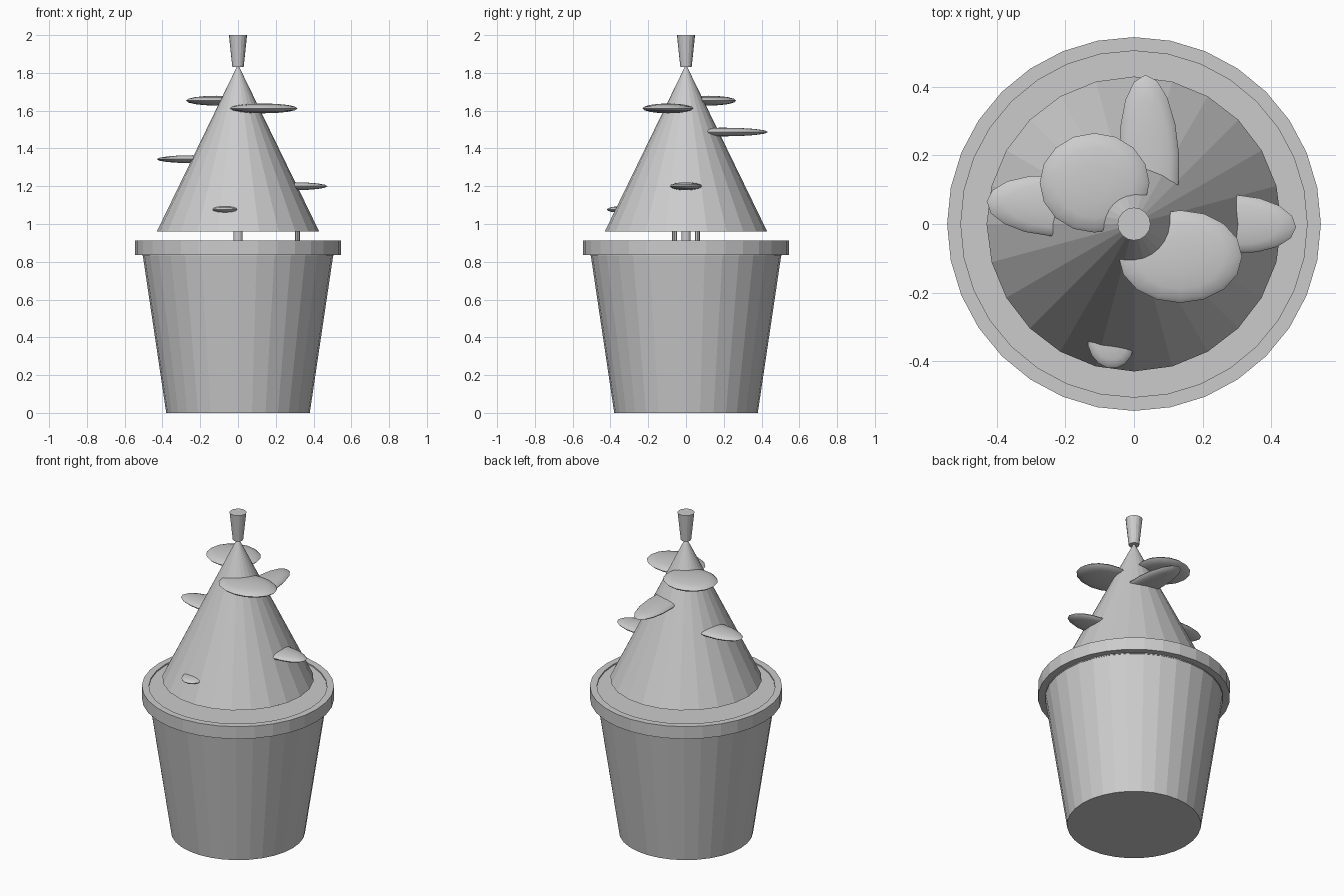
import bpy
import bmesh
from math import radians, pi, cos, sin

if "Cube" in bpy.data.objects:
    bpy.data.objects.remove(bpy.data.objects["Cube"], do_unlink=True)

GREY = (0.6, 0.6, 0.6, 1)
mat = bpy.data.materials.new("plain grey")
mat.use_nodes = True
mat.diffuse_color = GREY
mat.node_tree.nodes["Principled BSDF"].inputs["Base Color"].default_value = GREY


def finish(obj, name):
    obj.name = name
    obj.data.materials.append(mat)
    return obj


def frustum(name, r_low, r_high, z_low, z_high, sides, x=0, y=0):
    """Upright cylinder, cone or tapered plug between two heights."""
    bpy.ops.mesh.primitive_cone_add(
        vertices=sides, radius1=r_low, radius2=r_high,
        depth=z_high - z_low, location=(x, y, (z_low + z_high) / 2))
    return finish(bpy.context.object, name)


def ring(name, profile, sides):
    """Closed (radius, height) profile turned around the z axis."""
    bm = bmesh.new()
    loops = [[bm.verts.new((r * cos(2 * pi * i / sides), r * sin(2 * pi * i / sides), z))
              for r, z in profile] for i in range(sides)]
    n = len(profile)
    for i in range(sides):
        a, b = loops[i], loops[(i + 1) % sides]
        for k in range(n):
            m = (k + 1) % n
            bm.faces.new((a[k], b[k], b[m], a[m]))
    bmesh.ops.recalc_face_normals(bm, faces=bm.faces)
    mesh = bpy.data.meshes.new(name)
    bm.to_mesh(mesh)
    bm.free()
    obj = bpy.data.objects.new(name, mesh)
    bpy.context.collection.objects.link(obj)
    return finish(obj, name)


def leaf(name, centre, size, turn):
    """Flattened ellipsoid pushed into the side of the foliage cone."""
    bpy.ops.mesh.primitive_uv_sphere_add(
        segments=16, ring_count=8, radius=1, location=centre,
        rotation=(0, 0, radians(turn)))
    obj = bpy.context.object
    obj.scale = size
    bpy.ops.object.transform_apply(location=False, rotation=False, scale=True)
    bpy.ops.object.shade_smooth_by_angle(angle=radians(60))
    return finish(obj, name)


# Tapered pot with its collar and soil
frustum("pot", 0.38, 0.505, 0, 0.84, 32)
ring("pot_rim", [(0.505, 0.835), (0.545, 0.835), (0.545, 0.912), (0.505, 0.912)], 32)
frustum("soil", 0.506, 0.506, 0.83, 0.904, 32)

# Stems under the foliage
frustum("trunk", 0.025, 0.025, 0.89, 1.1, 12)
for side, y in (("right", -0.06), ("left", 0.06)):
    frustum("stem_" + side, 0.013, 0.013, 0.89, 1.0, 8, 0.315, y)

# Foliage cone and flared tip
frustum("foliage_cone", 0.43, 0, 0.96, 1.845, 24)
frustum("top_plug", 0.03, 0.048, 1.83, 2.0, 16)

# Leaves, from the top down
leaf("leaf_front_left", (0.135, -0.095, 1.612), (0.18, 0.135, 0.026), 0)
leaf("leaf_back_right", (-0.115, 0.12, 1.653), (0.16, 0.145, 0.026), 0)
leaf("leaf_back", (0.045, 0.195, 1.487), (0.087, 0.24, 0.023), 3)
leaf("leaf_right", (-0.24, 0.053, 1.343), (0.19, 0.088, 0.021), -4)
leaf("leaf_left", (0.295, 0.0, 1.2), (0.178, 0.085, 0.021), -3)
leaf("leaf_front", (-0.068, -0.34, 1.077), (0.068, 0.082, 0.017), 12)
